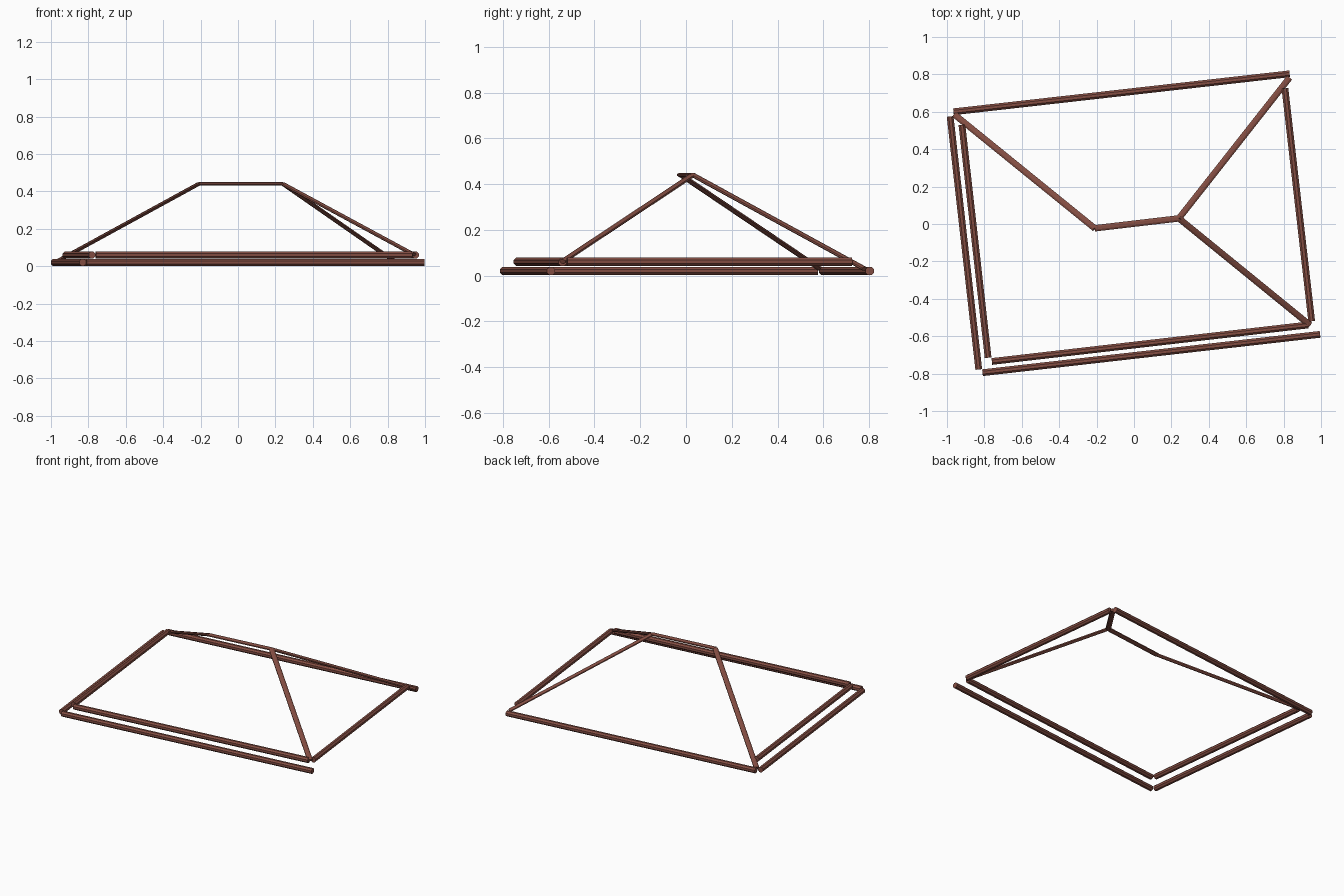
import bpy, bmesh, math
from mathutils import Vector, Matrix

cube = bpy.data.objects.get("Cube")
if cube:
    bpy.data.objects.remove(cube)

wood = bpy.data.materials.new("reddish_brown_wood")
wood.use_nodes = True
color = (0.23, 0.075, 0.055, 1)
wood.diffuse_color = color
wood.node_tree.nodes["Principled BSDF"].inputs["Base Color"].default_value = color


def log(name, start, end, width=0.036, height=0.036):
    """Eight-sided log with flat sides up and down, running from start to end."""
    a, b = Vector(start), Vector(end)
    along = (b - a).normalized()
    side = Vector((0, 0, 1)).cross(along).normalized()
    up = along.cross(side)
    bm = bmesh.new()
    bmesh.ops.create_cone(bm, cap_ends=True, segments=8, radius1=0.5, radius2=0.5,
                          depth=(b - a).length,
                          matrix=Matrix.Rotation(math.pi / 8, 4, 'Z'))
    k = 1 / math.cos(math.pi / 8)
    frame = Matrix((side * width * k, up * height * k, along)).transposed().to_4x4()
    bm.transform(Matrix.Translation((a + b) / 2) @ frame)
    bmesh.ops.recalc_face_normals(bm, faces=bm.faces)
    mesh = bpy.data.meshes.new(name)
    bm.to_mesh(mesh)
    bm.free()
    mesh.materials.append(wood)
    obj = bpy.data.objects.new(name, mesh)
    bpy.context.collection.objects.link(obj)


# Lower course of logs
low, high, top = 0.02, 0.06, 0.44
log("lower_front_log", (-0.81, -0.795, low), (0.995, -0.59, low))
log("lower_right_log", (-0.983, 0.575, low), (-0.83, -0.778, low))
log("lower_back_log", (-0.965, 0.6, low), (0.832, 0.803, low))

# Upper course of logs
log("upper_front_log", (-0.76, -0.735, high), (0.93, -0.54, high))
log("upper_right_log", (-0.92, 0.53, high), (-0.78, -0.715, high))
log("upper_left_log", (0.807, 0.725, high), (0.95, -0.52, high))

# Ridge pole and the rafters that rise to it
ridge_right, ridge_left = (-0.21, -0.023, top), (0.24, 0.03, top)
log("ridge_pole", ridge_right, ridge_left, 0.034, 0.018)
for name, foot, head in (
        ("back_right_rafter", (-0.96, 0.585, 0.03), ridge_right),
        ("back_left_rafter", (0.83, 0.78, 0.03), ridge_left),
        ("front_left_rafter", (0.94, -0.54, 0.062), ridge_left)):
    log(name, foot, head, 0.034, 0.018)
